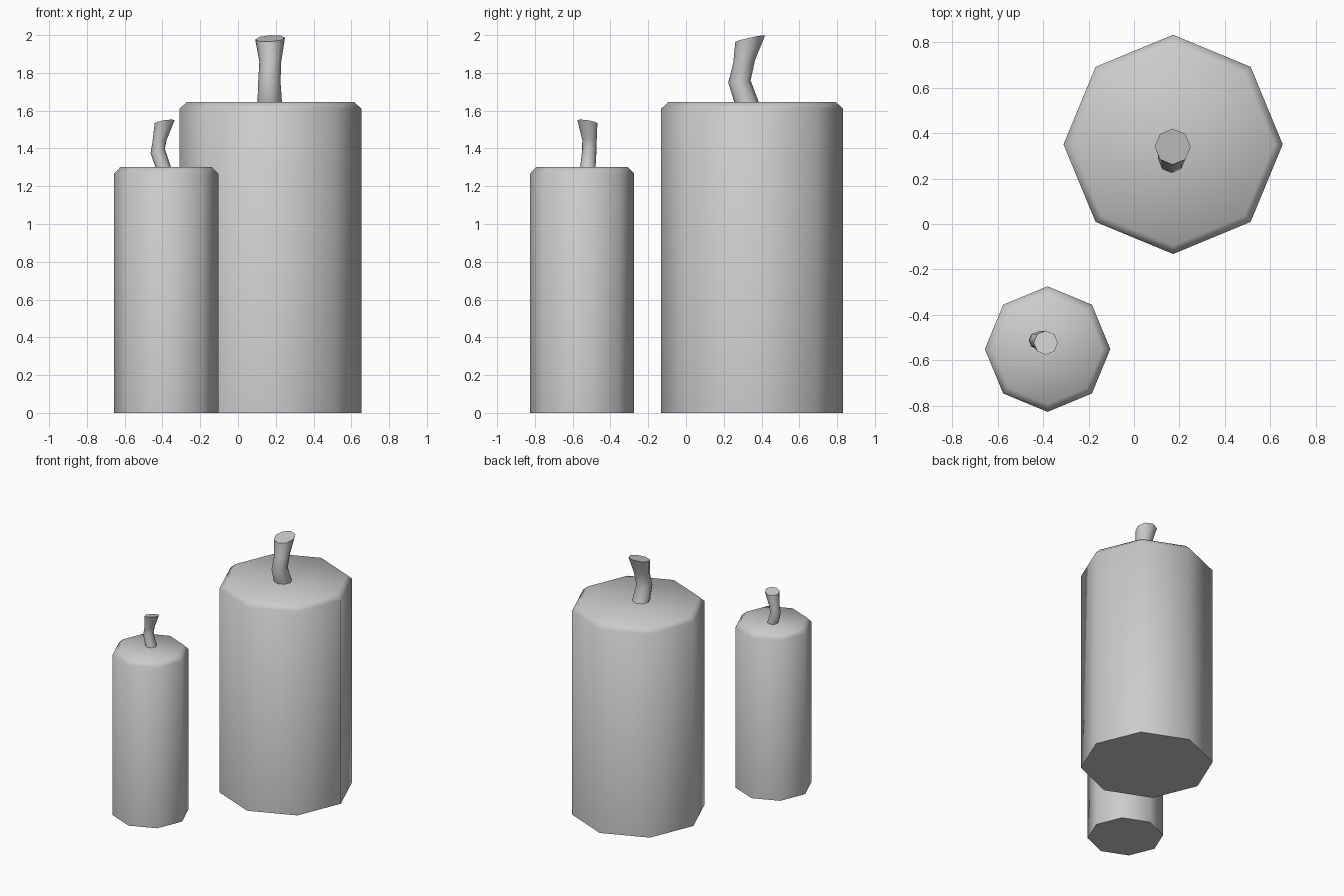
import bpy, bmesh, math

if "Cube" in bpy.data.objects:
    bpy.data.objects.remove(bpy.data.objects["Cube"])

SIDES = 8


def loft(name, rings):
    """Skin capped octagonal rings: (cx, cy, z, radius, z slope in x, z slope in y)."""
    bm = bmesh.new()
    loops = []
    for cx, cy, z, r, sx, sy in rings:
        loop = []
        for i in range(SIDES):
            a = 2 * math.pi * i / SIDES
            dx, dy = r * math.cos(a), r * math.sin(a)
            loop.append(bm.verts.new((cx + dx, cy + dy, z + sx * dx + sy * dy)))
        loops.append(loop)
    for low, high in zip(loops, loops[1:]):
        for i in range(SIDES):
            j = (i + 1) % SIDES
            bm.faces.new((low[i], low[j], high[j], high[i]))
    bm.faces.new(loops[0][::-1])
    bm.faces.new(loops[-1])
    mesh = bpy.data.meshes.new(name)
    bm.to_mesh(mesh)
    bm.free()
    obj = bpy.data.objects.new(name, mesh)
    bpy.context.collection.objects.link(obj)
    bpy.ops.object.select_all(action='DESELECT')
    obj.select_set(True)
    bpy.context.view_layer.objects.active = obj
    bpy.ops.object.shade_smooth_by_angle(angle=math.radians(60))
    return obj


def candle_body(name, x, y, radius, height, bevel):
    # straight wax column with a chamfered top rim
    loft(name, [(x, y, 0, radius, 0, 0),
                (x, y, height - 0.035, radius, 0, 0),
                (x, y, height, radius - bevel, 0, 0)])


# Wax columns
candle_body("large_candle", 0.172, 0.35, 0.482, 1.645, 0.038)
candle_body("small_candle", -0.38, -0.55, 0.276, 1.302, 0.034)

# Bent wicks, flaring at the slanted tip
loft("large_wick", [(0.168, 0.322, 1.64, 0.065, 0, 0),
                    (0.166, 0.283, 1.755, 0.059, 0, 0.09),
                    (0.171, 0.308, 1.86, 0.058, 0, 0.15),
                    (0.170, 0.340, 1.982, 0.079, 0.06, 0.22)])
loft("small_wick", [(-0.395, -0.520, 1.298, 0.041, 0, 0),
                    (-0.425, -0.512, 1.387, 0.038, 0.30, 0),
                    (-0.415, -0.511, 1.44, 0.038, 0.2, -0.1),
                    (-0.388, -0.522, 1.542, 0.053, 0.15, -0.15)])
